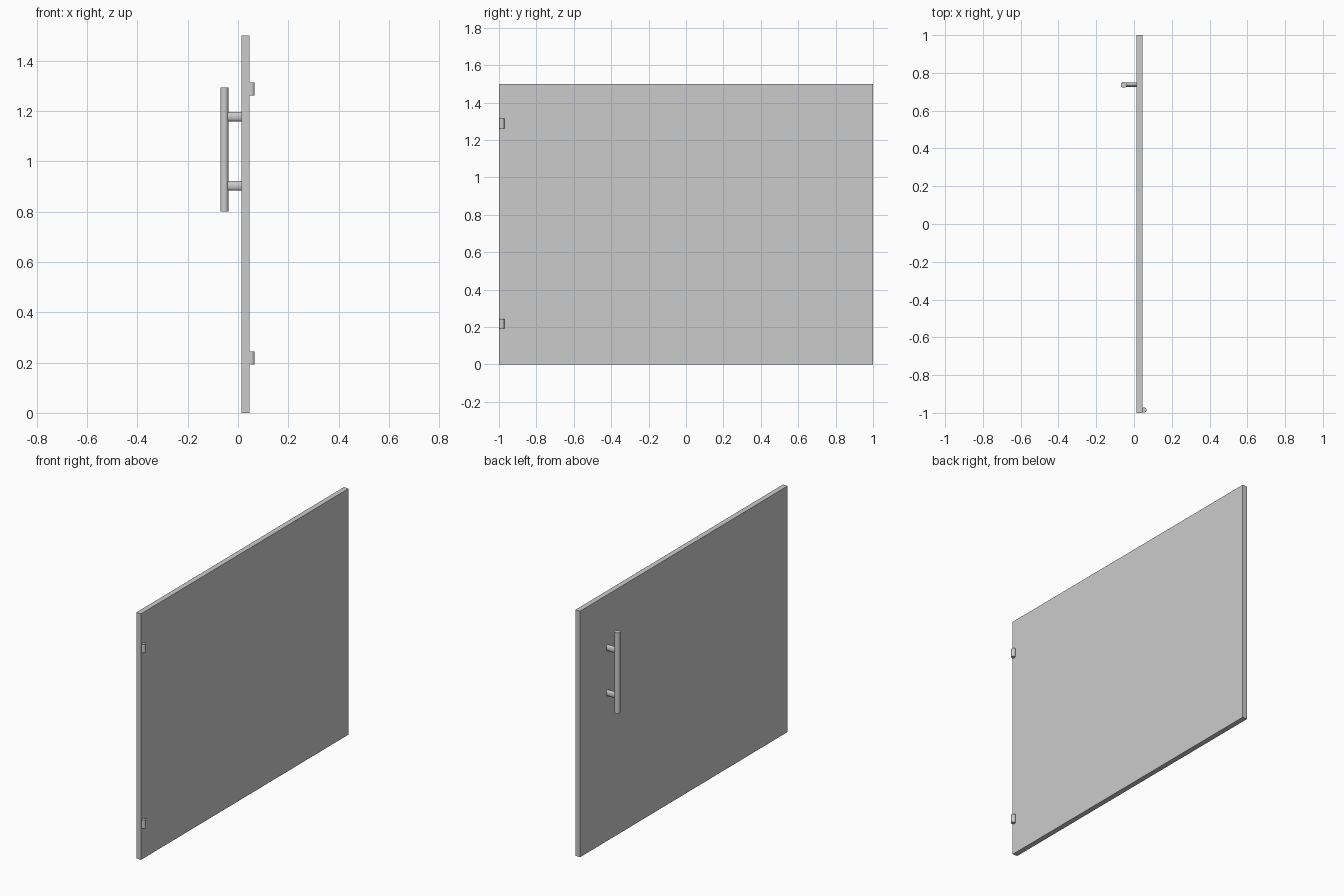
import bpy
from math import pi

if "Cube" in bpy.data.objects:
    bpy.data.objects.remove(bpy.data.objects["Cube"])


def box(name, lo, hi):
    centre = [(a + b) / 2 for a, b in zip(lo, hi)]
    bpy.ops.mesh.primitive_cube_add(size=1, location=centre)
    ob = bpy.context.object
    ob.name = name
    ob.scale = [b - a for a, b in zip(lo, hi)]
    bpy.ops.object.transform_apply(location=False, rotation=False, scale=True)
    return ob


def rod(name, centre, radius, length, rotation=(0, 0, 0), squash=1.0, sides=20):
    bpy.ops.mesh.primitive_cylinder_add(vertices=sides, radius=radius, depth=length,
                                        location=centre, rotation=rotation)
    ob = bpy.context.object
    ob.name = name
    ob.scale = (1, squash, 1)
    bpy.ops.object.transform_apply(location=False, rotation=True, scale=True)
    bpy.ops.object.shade_smooth_by_angle(angle=pi / 6)
    return ob


# Door slab
box("door_panel", (0.014, -1.0, 0.0), (0.046, 1.0, 1.5))

# Pull handle: vertical bar on two oval standoffs
HANDLE_Y = 0.737
rod("handle_bar", (-0.054, HANDLE_Y, 1.047), 0.016, 0.492)
for name, z in (("lower", 0.903), ("upper", 1.178)):
    rod(name + "_handle_post", (-0.017, HANDLE_Y, z), 0.019, 0.066,
        rotation=(0, pi / 2, 0), squash=0.58)

# Hinge barrels on the opposite face and edge
for name, z in (("lower", 0.218), ("upper", 1.288)):
    rod(name + "_hinge", (0.053, -0.985, z), 0.0135, 0.052, sides=16)
